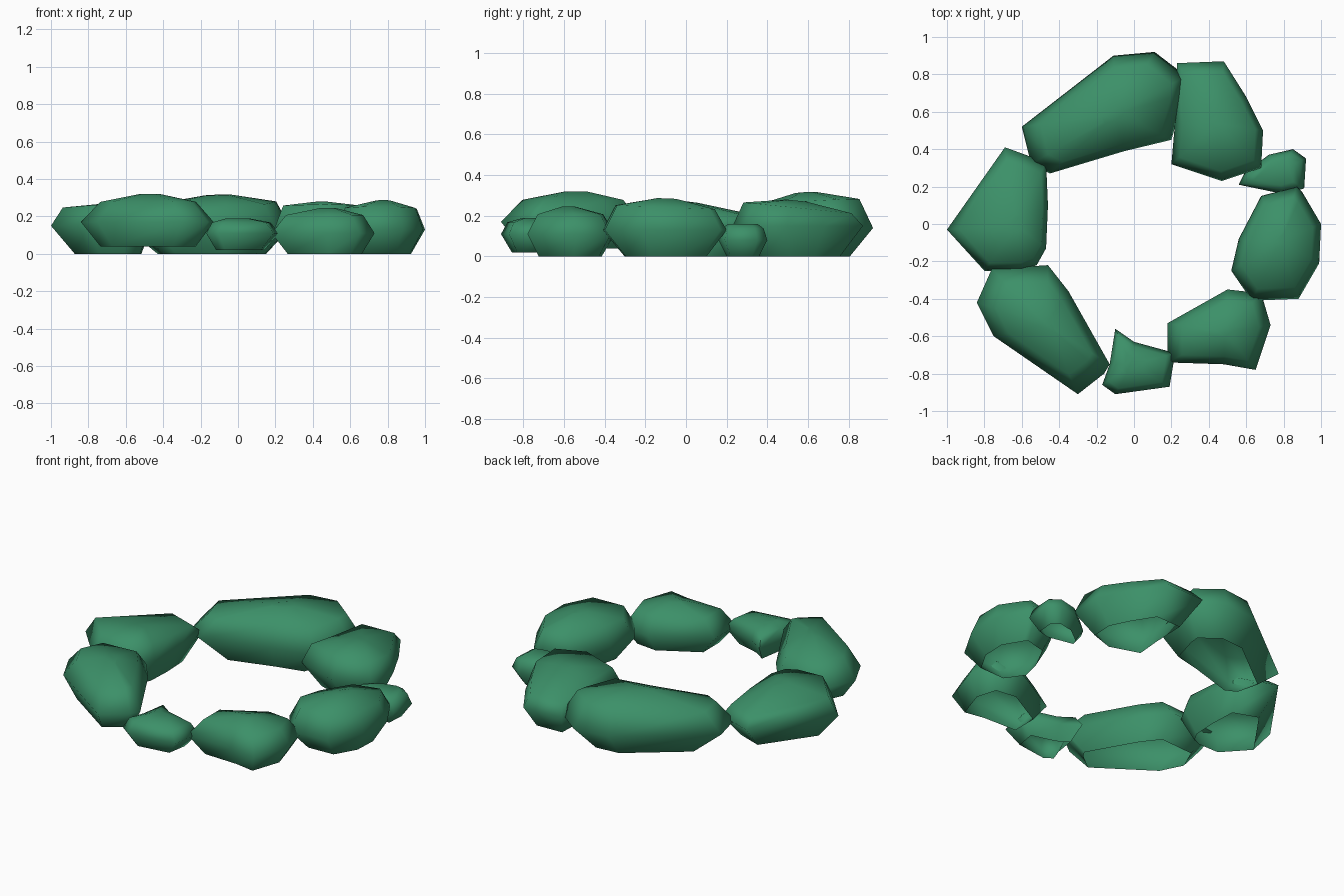
import bpy
import bmesh
import math
from mathutils import Vector

default_cube = bpy.data.objects.get("Cube")
if default_cube:
    bpy.data.objects.remove(default_cube, do_unlink=True)

# Single stone colour
green = bpy.data.materials.new("mossy green stone")
green.use_nodes = True
green.diffuse_color = (0.045, 0.28, 0.14, 1)
green.node_tree.nodes["Principled BSDF"].inputs["Base Color"].default_value = green.diffuse_color


def ring(bm, outline, centre, scale, height, tilt=(0, 0)):
    """Add one cross-section of a stone, shrunk toward its centre and tilted."""
    section = []
    for point in outline:
        offset = (Vector(point) - centre) * scale
        place = centre + offset
        section.append(bm.verts.new((place.x, place.y, height + offset.dot(Vector(tilt)))))
    return section


def stone(name, bottom, waist, top, outline, foot=0.66, shoulder=0.8, crown=0.15, tilt=(0, 0)):
    """Loft a hollow stone from an open foot through a wide waist to a domed crown."""
    centre = sum((Vector(point) for point in outline), Vector((0, 0))) / len(outline)
    bm = bmesh.new()
    sections = [
        ring(bm, outline, centre, foot, bottom),
        ring(bm, outline, centre, 1, waist),
        ring(bm, outline, centre, shoulder, waist + (top - waist) * 0.72, tilt),
        ring(bm, outline, centre, crown, top, tilt),
    ]
    # Skin the cross-sections and close the crown
    count = len(outline)
    for lower, upper in zip(sections, sections[1:]):
        for i in range(count):
            j = (i + 1) % count
            bm.faces.new((lower[j], lower[i], upper[i], upper[j]))
    bm.faces.new(reversed(sections[-1]))
    mesh = bpy.data.meshes.new(name)
    bm.to_mesh(mesh)
    bm.free()
    mesh.materials.append(green)
    rock = bpy.data.objects.new(name, mesh)
    bpy.context.collection.objects.link(rock)
    # Soft, rounded shading
    bpy.ops.object.select_all(action="DESELECT")
    rock.select_set(True)
    bpy.context.view_layer.objects.active = rock
    bpy.ops.object.shade_smooth_by_angle(angle=math.radians(100))


# Outlines run clockwise seen from above

# Large stones at the back
stone("back_stone", 0, 0.14, 0.315, [
    (-.6, .52), (-.11, .9), (.11, .92), (.28, .79), (.27, .7),
    (.2, .45), (-.05, .39), (-.45, .27), (-.55, .32)], tilt=(.02, .05))
stone("back_left_stone", 0, 0.15, 0.275, [
    (.23, .86), (.48, .87), (.6, .68), (.69, .5), (.68, .3),
    (.47, .23), (.2, .32), (.22, .55)], shoulder=0.83, tilt=(0, -.1))

# Stones on the two sides
stone("small_left_stone", 0, 0.08, 0.16, [
    (.72, .37), (.85, .4), (.92, .35), (.91, .19), (.8, .16),
    (.56, .21), (.59, .27)], shoulder=0.85, crown=0.6)
stone("left_stone", 0, 0.13, 0.285, [
    (.87, .2), (.9, .17), (1, 0), (.99, -.21), (.88, -.4),
    (.63, -.41), (.52, -.25), (.56, -.08), (.68, .15)], shoulder=0.8, tilt=(0, -.04))
stone("right_stone", 0, 0.15, 0.27, [
    (-1, -.03), (-.69, .41), (-.47, .33), (-.46, .1), (-.47, -.13),
    (-.52, -.22), (-.6, -.25), (-.8, -.25)], shoulder=0.83, tilt=(-.03, -.1))

# Stones along the front
stone("front_left_stone", 0, 0.11, 0.245, [
    (.18, -.53), (.5, -.35), (.68, -.37), (.73, -.54), (.65, -.78),
    (.48, -.75), (.18, -.74)], foot=0.72, shoulder=0.75)
stone("small_front_stone", 0.02, 0.11, 0.19, [
    (-.1, -.56), (0, -.63), (.22, -.69), (.19, -.87), (-.1, -.91),
    (-.17, -.86), (-.13, -.75)], crown=0.3)
stone("front_right_stone", 0.04, 0.17, 0.32, [
    (-.76, -.24), (-.46, -.22), (-.35, -.36), (-.13, -.75), (-.16, -.8),
    (-.3, -.91), (-.75, -.6), (-.84, -.42)], foot=0.72, shoulder=0.72)
